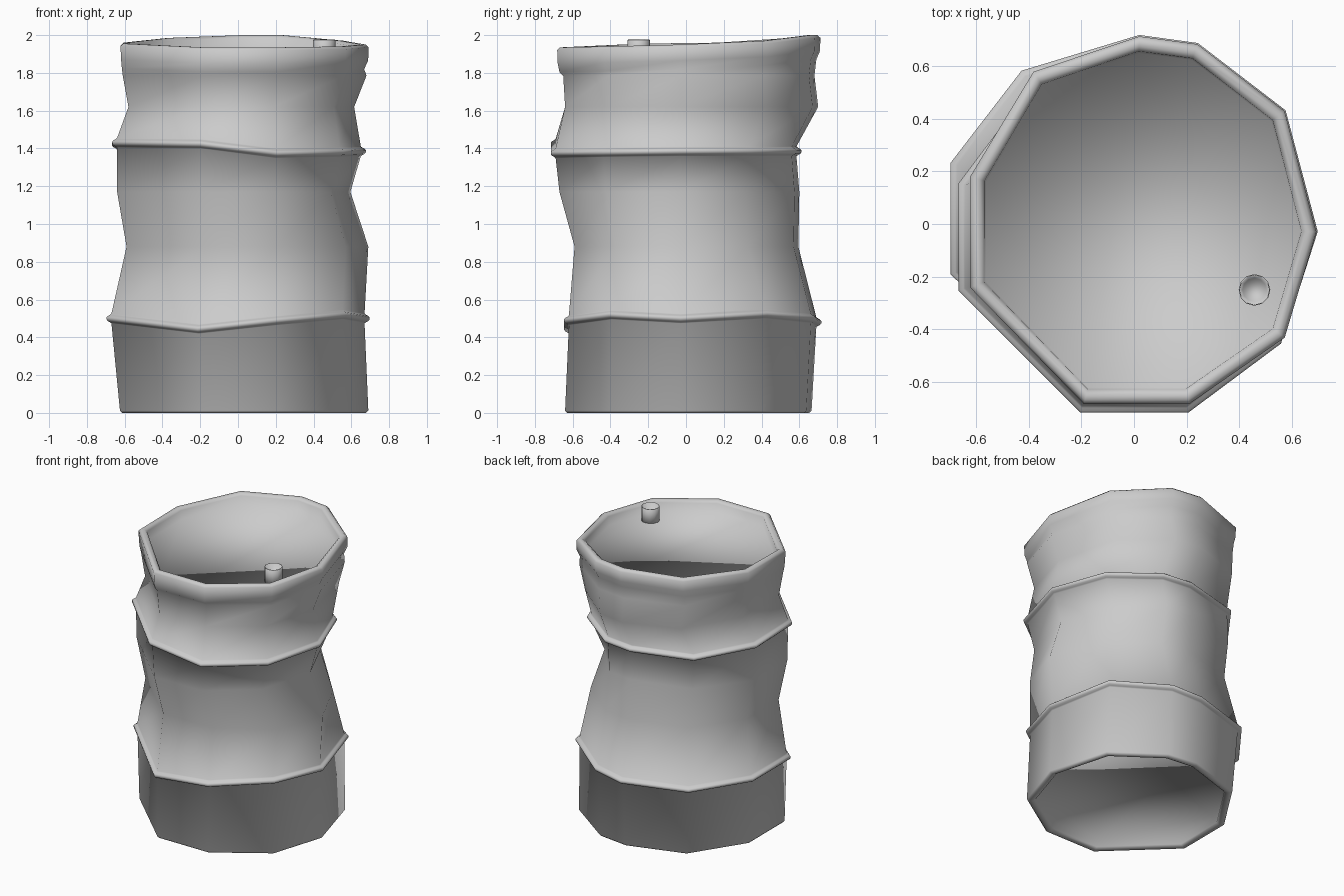
import bpy, bmesh, math
from mathutils import Vector

if "Cube" in bpy.data.objects:
    bpy.data.objects.remove(bpy.data.objects["Cube"])

# Ten-sided, slightly crushed footprint (rim outline seen from above)
BASE = [(.69, -.03), (.57, .43), (.24, .685), (.02, .715), (-.38, .58),
        (-.62, .18), (-.62, -.24), (-.19, -.68), (.21, -.68), (.57, -.43)]
N = len(BASE)


def outline(box, offset=0, dents={}, slide={}):
    """Stretch the footprint to the extents (left, right, front, back), then grow it outward."""
    left, right, front, back = box
    pts = []
    for i, (x, y) in enumerate(BASE):
        x *= right / .69 if x > 0 else -left / .62
        y *= back / .715 if y > 0 else -front / .68
        p = Vector((x, y + slide.get(i, 0))) * dents.get(i, 1)
        pts.append(p + p.normalized() * offset)
    return pts


def ring(z, box, offset=0, dents={}, slide={}):
    zs = z if isinstance(z, list) else [z] * N
    return [(p.x, p.y, h) for p, h in zip(outline(box, offset, dents, slide), zs)]


def shift(zs, d):
    return [z + d for z in zs]


def loft(name, rings):
    """Skin a stack of rings, close both ends, shade smooth throughout."""
    bm = bmesh.new()
    loops = [[bm.verts.new(c) for c in r] for r in rings]
    n = len(rings[0])
    for a, b in zip(loops, loops[1:]):
        for i in range(n):
            j = (i + 1) % n
            bm.faces.new((a[i], a[j], b[j], b[i]))
    for end in (loops[0], loops[-1]):
        bm.faces.new(end)
    bmesh.ops.recalc_face_normals(bm, faces=bm.faces)
    for f in bm.faces:
        f.smooth = True
    me = bpy.data.meshes.new(name)
    bm.to_mesh(me)
    bm.free()
    ob = bpy.data.objects.new(name, me)
    bpy.context.collection.objects.link(ob)
    return ob


# Wavy heights of the two hoops and of the bent rim
low = [.50, .525, .50, .48, .48, .50, .50, .445, .49, .52]
high = [1.385, 1.385, 1.385, 1.385, 1.39, 1.42, 1.43, 1.425, 1.375, 1.38]
top = [1.95, 1.97, 2.0, 2.0, 1.985, 1.96, 1.955, 1.935, 1.935, 1.94]

foot = (-.625, .69, -.64, .665)
hoop1 = (-.67, .67, -.62, .69)
hoop2 = (-.64, .65, -.69, .585)
rim = (-.62, .69, -.68, .71)


def hoop(zs, box, dents={}, slide={}):
    """Small rounded band standing proud of the wall."""
    profile = ((-.026, 0), (-.02, .008), (-.014, .02), (-.005, .027),
               (.006, .027), (.013, .02), (.019, .008), (.026, 0))
    return [ring(shift(zs, dz), box, off, dents, slide) for dz, off in profile]


# Barrel: recessed base, dented wall with hoops, rolled rim, sunken lid
rings = [ring(.06, foot, -.062), ring(.012, foot, -.055), ring(0, foot, -.035),
         ring(0, foot, -.012), ring(.012, foot)]
rings += hoop(low, hoop1, {}, {5: .05, 6: .035})
rings += [ring(.88, (-.59, .69, -.59, .595), 0, {1: .92}),
          ring(1.17, (-.64, .595, -.67, .60), 0, {1: .87})]
rings += hoop(high, hoop2, {1: .96})
rings += [ring(1.62, (-.58, .615, -.64, .70)),
          ring(1.785, (-.61, .68, -.65, .68)),
          ring(shift(top, -.13), (-.615, .668, -.67, .69)),
          ring(shift(top, -.085), rim, -.001),
          ring(shift(top, -.015), rim, .002),
          ring(top, rim, -.014),
          ring(top, rim, -.036),
          ring(shift(top, -.015), rim, -.055),
          ring(shift(top, -.075), rim, -.062)]
loft("barrel_body", rings)


# Spout: short open tube on the lid
def circle(r, z, n=12):
    return [(.457 + r * math.cos(2 * math.pi * i / n),
             -.25 + r * math.sin(2 * math.pi * i / n), z) for i in range(n)]


loft("lid_spout", [circle(.06, 1.85), circle(.06, 1.974),
                   circle(.056, 1.976), circle(.045, 1.90)])
